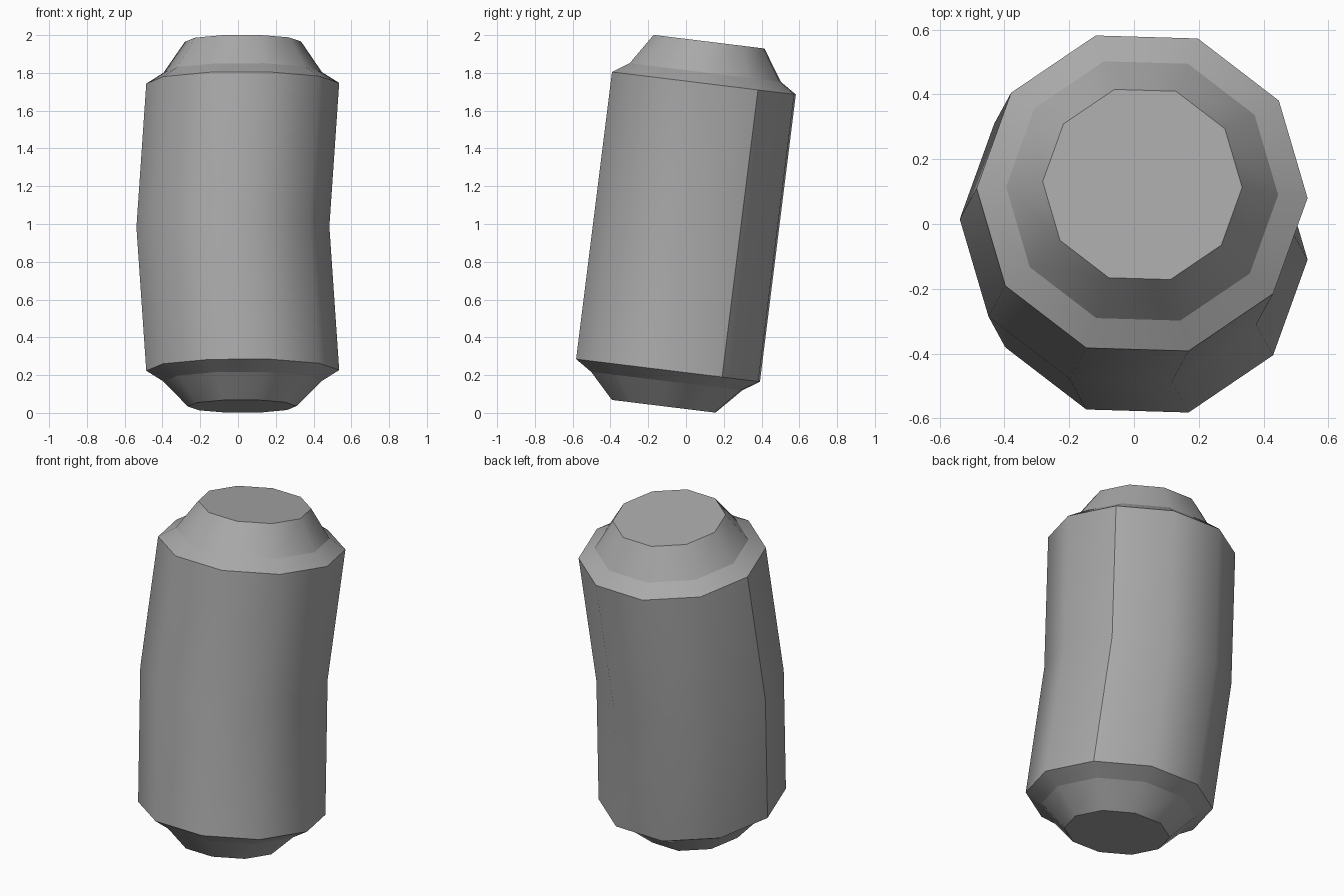
import bpy, bmesh, math
from mathutils import Matrix, Vector

cube = bpy.data.objects.get("Cube")
if cube:
    bpy.data.objects.remove(cube, do_unlink=True)

SIDES = 10
TILT = Matrix.Rotation(math.radians(-7), 3, 'X')
TWIST = math.radians(-1.7)

grey = bpy.data.materials.new("plain_grey")
grey.use_nodes = True
grey.diffuse_color = (0.4, 0.4, 0.4, 1)
bsdf = grey.node_tree.nodes["Principled BSDF"]
bsdf.inputs["Base Color"].default_value = grey.diffuse_color
bsdf.inputs["Roughness"].default_value = 0.8


def loft(name, stations, close_start=False, close_end=False, creases=()):
    """Skin tilted ten-sided rings; stations are (x, y, z, radius), bottom to top."""
    bm = bmesh.new()
    rings = []
    for x, y, z, r in stations:
        ring = []
        for i in range(SIDES):
            a = TWIST + math.tau * i / SIDES
            offset = TILT @ Vector((r * math.cos(a), r * math.sin(a), 0))
            ring.append(bm.verts.new(Vector((x, y, z)) + offset))
        rings.append(ring)
    for low, high in zip(rings, rings[1:]):
        for i in range(SIDES):
            j = (i + 1) % SIDES
            bm.faces.new((low[i], low[j], high[j], high[i])).smooth = True
        for i in creases:
            bm.edges.get((low[i], high[i])).smooth = False
    if close_start:
        bm.faces.new(rings[0][::-1])
    if close_end:
        bm.faces.new(rings[-1])
    # keep the rims between bands crisp
    if close_start or close_end:
        for ring in rings:
            for i in range(SIDES):
                bm.edges.get((ring[i], ring[(i + 1) % SIDES])).smooth = False
    mesh = bpy.data.meshes.new(name)
    bm.to_mesh(mesh)
    bm.free()
    mesh.materials.append(grey)
    obj = bpy.data.objects.new(name, mesh)
    bpy.context.collection.objects.link(obj)
    return obj


# Rim rings shared by the body and its caps
bottom_rim = (0.025, -0.095, 0.225, 0.511)
top_rim = (0.025, 0.095, 1.745, 0.511)

# Leaning body with a slight sideways bend at the middle
loft("body", [bottom_rim, (-0.027, 0, 0.985, 0.511), top_rim], creases=(1, 5))

# Stepped end caps
loft("top_cap", [top_rim, (0.025, 0.102, 1.802, 0.42), (0.026, 0.122, 1.965, 0.308)],
     close_end=True)
loft("bottom_cap", [(0.022, -0.118, 0.035, 0.288), (0.025, -0.102, 0.168, 0.42), bottom_rim],
     close_start=True)
